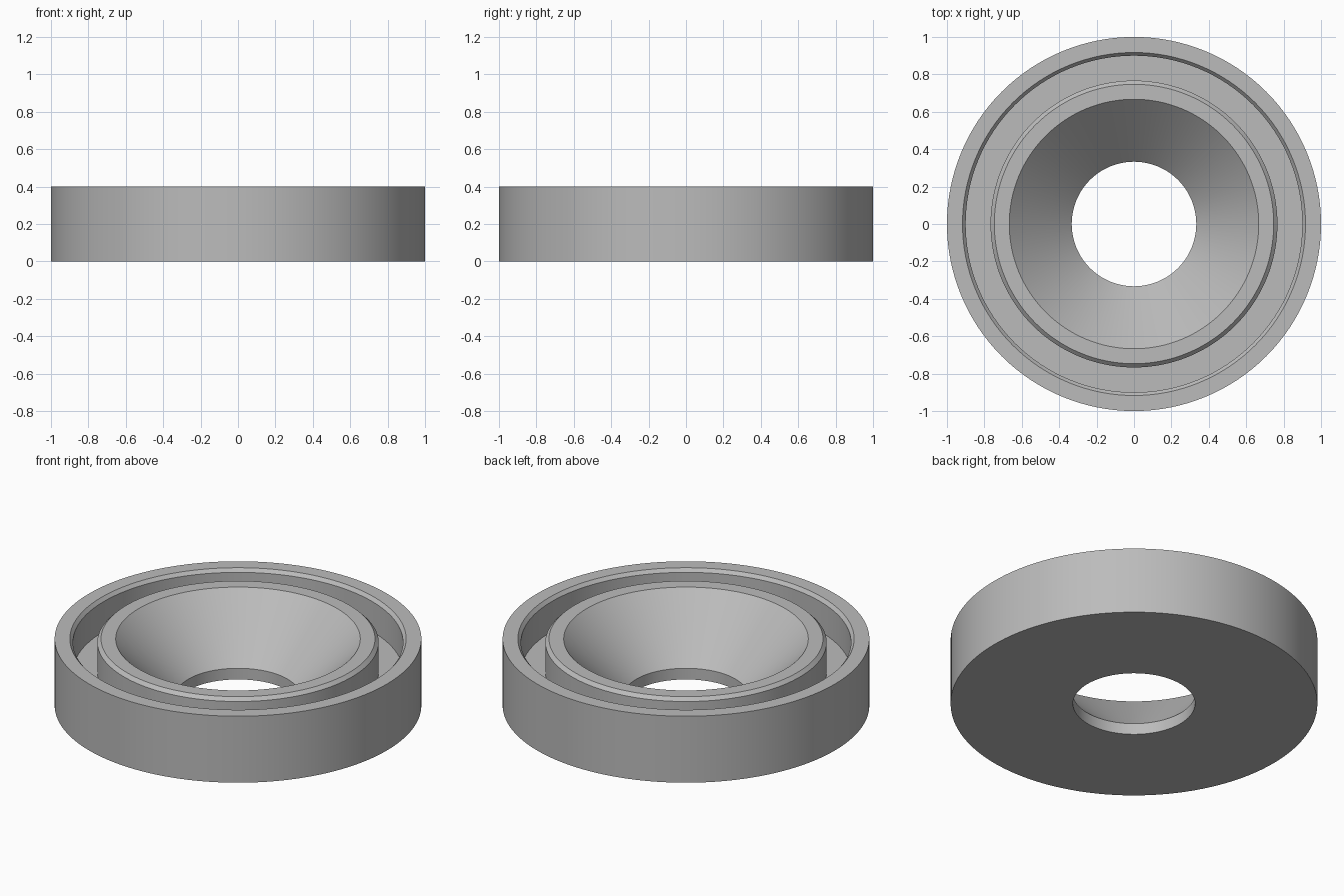
import bpy
import bmesh
from math import radians, tau

cube = bpy.data.objects.get("Cube")
if cube:
    bpy.data.objects.remove(cube, do_unlink=True)

SIDES = 128

# One plain grey for the whole part
grey = bpy.data.materials.new("plain_grey")
grey.use_nodes = True
colour = (0.5, 0.5, 0.5, 1)
grey.diffuse_color = colour
grey.node_tree.nodes["Principled BSDF"].inputs["Base Color"].default_value = colour

# Closed cross-section (radius, height), counter-clockwise from the bore's foot
profile = [
    (0.333, 0), (1, 0), (1, 0.4),              # underside and outer wall
    (0.917, 0.4), (0.9, 0.38),                 # outer rim and its chamfer
    (0.9, 0.2), (0.767, 0.2),                  # ring groove
    (0.767, 0.38), (0.747, 0.4),               # inner rim chamfer
    (0.667, 0.4), (0.333, 0.067),              # countersink down to the bore
]

# Spin the section into a full ring
bm = bmesh.new()
verts = [bm.verts.new((r, 0, z)) for r, z in profile]
edges = [bm.edges.new((v, verts[(i + 1) % len(verts)])) for i, v in enumerate(verts)]
bmesh.ops.spin(bm, geom=verts + edges, cent=(0, 0, 0), axis=(0, 0, 1),
               angle=tau, steps=SIDES, use_merge=True)
bmesh.ops.remove_doubles(bm, verts=bm.verts, dist=0.0001)
bmesh.ops.recalc_face_normals(bm, faces=bm.faces)

mesh = bpy.data.meshes.new("countersunk_ring")
bm.to_mesh(mesh)
bm.free()
mesh.materials.append(grey)
ring = bpy.data.objects.new("countersunk_ring", mesh)
bpy.context.collection.objects.link(ring)

# Smooth round walls, crisp edges
bpy.context.view_layer.objects.active = ring
ring.select_set(True)
bpy.ops.object.shade_smooth_by_angle(angle=radians(20))
